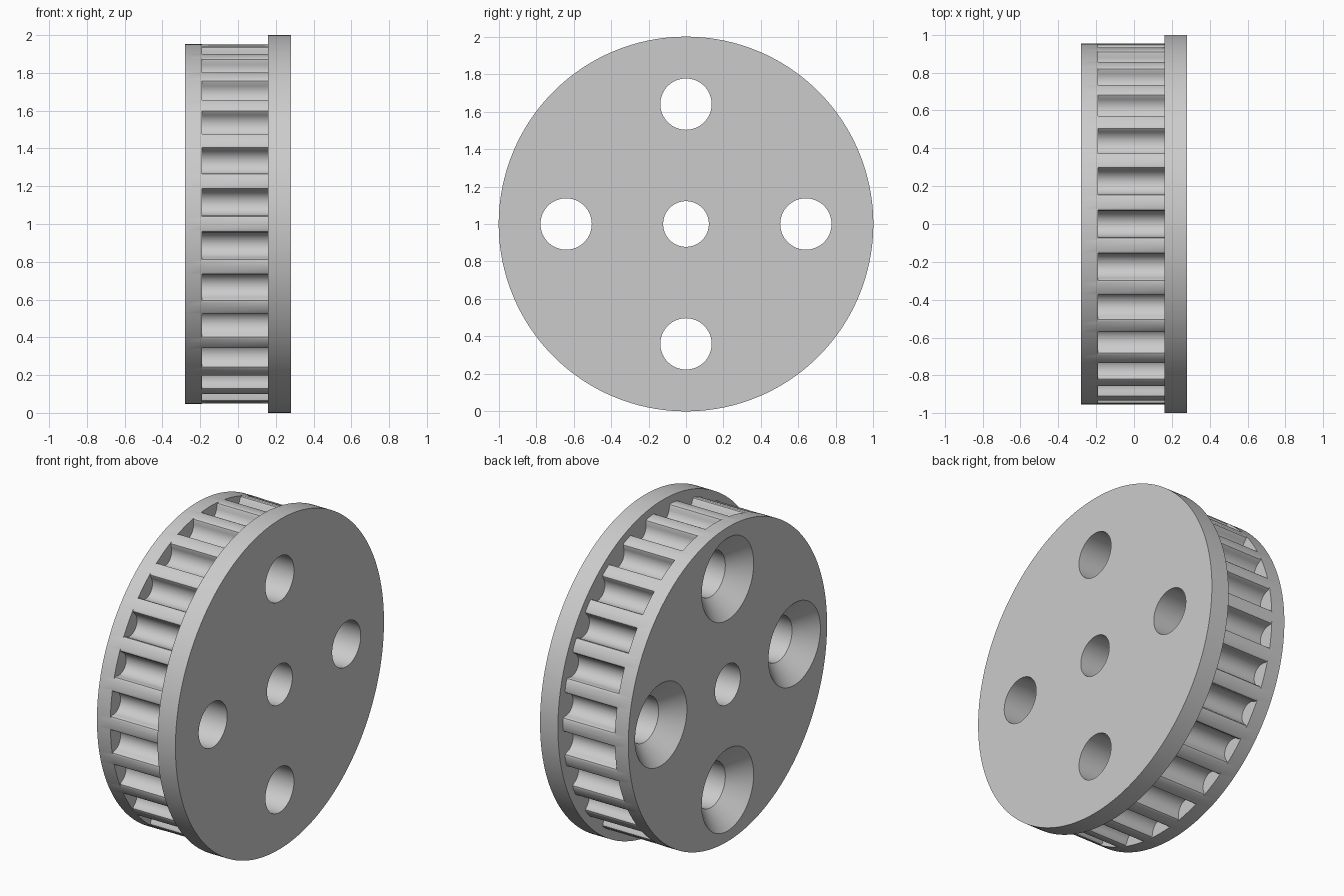
import bpy, bmesh
from math import sin, cos, pi, sqrt, atan2, hypot, radians

TEETH = 26
PITCH = 2 * pi / TEETH
R = 0.953            # tooth and small flange radius
R_BIG = 1.0          # large flange radius
HALF = 0.086         # half width of a groove
HOLE_RING = 0.64

cube = bpy.data.objects.get("Cube")
if cube:
    bpy.data.objects.remove(cube, do_unlink=True)

# Colour
grey = bpy.data.materials.new("light_grey")
grey.use_nodes = True
colour = (0.6, 0.6, 0.6, 1)
grey.diffuse_color = colour
grey.node_tree.nodes["Principled BSDF"].inputs["Base Color"].default_value = colour


def loft(bm, sections):
    """Skin a closed solid along x; each section is (x, ring of (y, z))."""
    rings = [[bm.verts.new((x, y, z)) for y, z in ring] for x, ring in sections]
    for a, b in zip(rings, rings[1:]):
        n = len(a)
        for i in range(n):
            j = (i + 1) % n
            bm.faces.new((a[i], a[j], b[j], b[i]))
    bm.faces.new(rings[0])
    bm.faces.new(rings[-1])


def make_object(name, bm):
    bmesh.ops.remove_doubles(bm, verts=bm.verts, dist=1e-5)
    bmesh.ops.recalc_face_normals(bm, faces=bm.faces)
    mesh = bpy.data.meshes.new(name)
    bm.to_mesh(mesh)
    bm.free()
    mesh.materials.append(grey)
    obj = bpy.data.objects.new(name, mesh)
    bpy.context.collection.objects.link(obj)
    return obj


def circle(r, cy=0, cz=1, n=64):
    return [(cy + r * sin(2 * pi * i / n), cz + r * cos(2 * pi * i / n)) for i in range(n)]


# One groove: rounded lip, then an elliptical trough, as (offset, depth)
right = [(HALF, 0), (0.0746, 0.0043)]
trough = [(0.069 * cos(pi * i / 12), 0.015 + 0.0728 * sin(pi * i / 12)) for i in range(13)]
left = [(-w, d) for w, d in reversed(right)]
base = sqrt(R * R - HALF * HALF)
groove = [(atan2(w, base - d), hypot(w, base - d)) for w, d in right + trough + left]
groove.reverse()
groove.append((PITCH / 2, R))   # middle of the land

# Polar outline of all teeth, and round outlines sharing its angles
polar = [(k * PITCH + t, r) for k in range(TEETH) for t, r in groove]
teeth = [(r * sin(t), 1 + r * cos(t)) for t, r in polar]
small_rim = [(R * sin(t), 1 + R * cos(t)) for t, r in polar]
big_rim = [(R_BIG * sin(t), 1 + R_BIG * cos(t)) for t, r in polar]

# Wheel: small flange, toothed drum and large flange in one solid
bm = bmesh.new()
loft(bm, [(-0.28, small_rim), (-0.19, small_rim), (-0.19, teeth),
          (0.16, teeth), (0.16, big_rim), (0.28, big_rim)])
wheel = make_object("toothed_pulley", bm)

# Cutter: centre bore and four countersunk bolt holes
bm = bmesh.new()
loft(bm, [(-0.4, circle(0.122)), (0.4, circle(0.122))])
for k in range(4):
    cy = HOLE_RING * sin(k * pi / 2)
    cz = 1 + HOLE_RING * cos(k * pi / 2)
    loft(bm, [(-0.3, circle(0.269, cy, cz)), (-0.168, circle(0.137, cy, cz)),
              (0.4, circle(0.137, cy, cz))])
cutter = make_object("hole_cutter", bm)
cutter.hide_render = True

# Cut the holes, then drop the cutter
cut = wheel.modifiers.new("holes", "BOOLEAN")
cut.operation = "DIFFERENCE"
cut.solver = "EXACT"
cut.object = cutter
bpy.ops.object.select_all(action="DESELECT")
wheel.select_set(True)
bpy.context.view_layer.objects.active = wheel
bpy.ops.object.modifier_apply(modifier=cut.name)
bpy.data.objects.remove(cutter, do_unlink=True)
bpy.ops.object.shade_smooth_by_angle(angle=radians(30))
